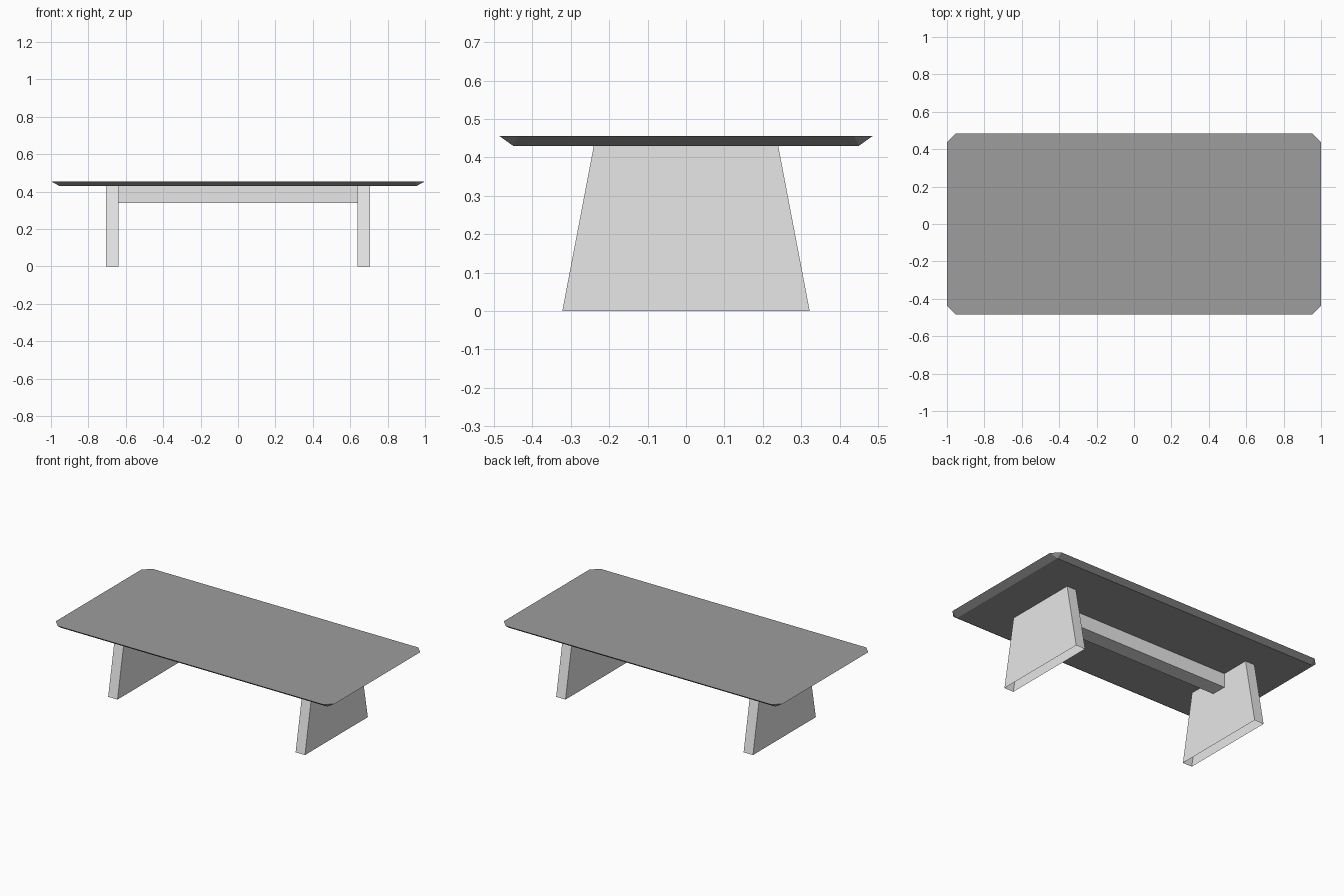
import bpy
import bmesh

cube = bpy.data.objects.get("Cube")
if cube:
    bpy.data.objects.remove(cube, do_unlink=True)


def material(name, value):
    mat = bpy.data.materials.new(name)
    mat.use_nodes = True
    colour = (value, value, value, 1)
    mat.diffuse_color = colour
    mat.node_tree.nodes["Principled BSDF"].inputs["Base Color"].default_value = colour
    return mat


def finish(bm, name, mat):
    bmesh.ops.recalc_face_normals(bm, faces=bm.faces)
    mesh = bpy.data.meshes.new(name)
    bm.to_mesh(mesh)
    bm.free()
    mesh.materials.append(mat)
    obj = bpy.data.objects.new(name, mesh)
    bpy.context.collection.objects.link(obj)
    return obj


pale = material("pale grey", 0.8)
dark = material("dark grey", 0.34)

TOP, UNDER = 0.455, 0.43


# Tabletop: clipped corners above, taper to a plain rectangle below
def tabletop():
    hx, hy, clip = 1.0, 0.485, 0.047
    bm = bmesh.new()
    upper, lower = [], []
    for sx, sy in ((1, 1), (-1, 1), (-1, -1), (1, -1)):
        pair = [bm.verts.new((sx * hx, sy * (hy - clip), TOP)),
                bm.verts.new((sx * (hx - clip), sy * hy, TOP))]
        upper += pair if sx * sy > 0 else pair[::-1]
        lower.append(bm.verts.new((sx * 0.955, sy * 0.45, UNDER)))
    bm.faces.new(upper)
    bm.faces.new(lower)
    for i in range(4):
        j = (i + 1) % 4
        bm.faces.new((upper[2 * i], upper[2 * i + 1], lower[i]))
        bm.faces.new((upper[2 * i + 1], upper[2 * j], lower[j], lower[i]))
    finish(bm, "tabletop", dark)


# Panel legs: tapered slabs, open at the floor and under the top
def leg(name, side):
    bm = bmesh.new()
    bmesh.ops.create_cube(bm, size=1)
    caps = [f for f in bm.faces if abs(f.normal.z) > 0.5]
    for v in bm.verts:
        half = 0.24 if v.co.z > 0 else 0.322
        v.co = (side * 0.672 + v.co.x * 0.067, 2 * half * v.co.y,
                UNDER if v.co.z > 0 else 0)
    finish(bm, name, pale)
    obj = bpy.data.objects[name]
    bm = bmesh.new()
    bm.from_mesh(obj.data)
    caps = [f for f in bm.faces if abs(f.normal.z) > 0.9]
    bmesh.ops.delete(bm, geom=caps, context='FACES_ONLY')
    bm.to_mesh(obj.data)
    bm.free()


# Stretcher beam between the legs
def beam():
    bm = bmesh.new()
    bmesh.ops.create_cube(bm, size=1)
    for v in bm.verts:
        v.co = (v.co.x * 1.277, v.co.y * 0.1, UNDER if v.co.z > 0 else 0.34)
    finish(bm, "stretcher_beam", pale)


tabletop()
leg("left_leg", 1)
leg("right_leg", -1)
beam()
